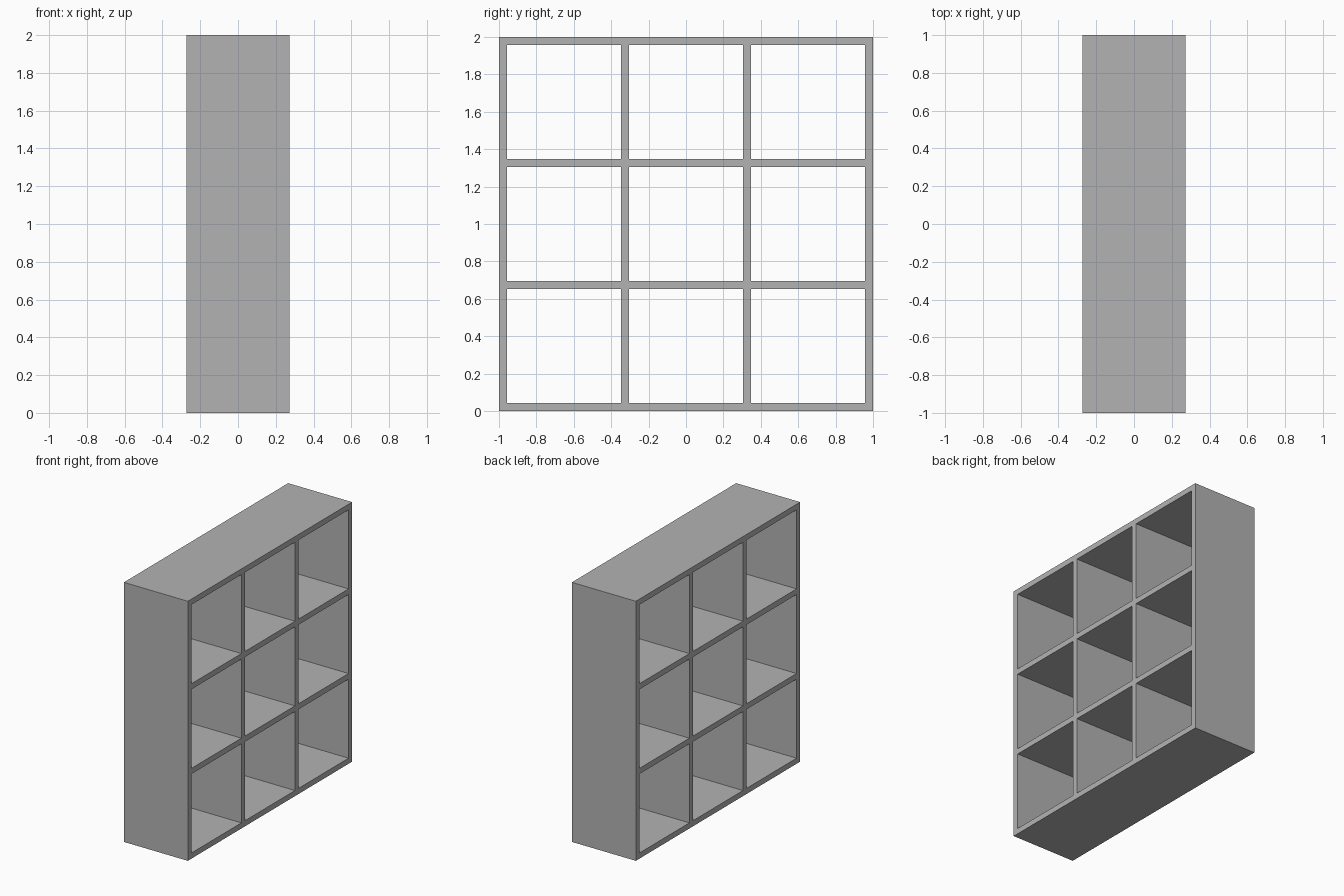
import bpy

cube = bpy.data.objects.get("Cube")
if cube:
    bpy.data.objects.remove(cube, do_unlink=True)

SIZE = 2.0        # height and length
DEPTH = 0.545     # along x
BOARD = 0.0435    # board thickness
CELLS = 3
OPENING = (SIZE - (CELLS + 1) * BOARD) / CELLS
PITCH = OPENING + BOARD

# Single painted colour
grey = bpy.data.materials.new("plain grey")
grey.use_nodes = True
colour = (0.45, 0.45, 0.45, 1)
grey.diffuse_color = colour
grey.node_tree.nodes["Principled BSDF"].inputs["Base Color"].default_value = colour


def board(name, y, z, length, height):
    """Add a full-depth board centred at y, z."""
    bpy.ops.mesh.primitive_cube_add(size=1, location=(0, y, z))
    obj = bpy.context.object
    obj.name = name
    obj.scale = (DEPTH, length, height)
    bpy.ops.object.transform_apply(location=False, rotation=False, scale=True)
    obj.data.materials.append(grey)


# Side panels, full height
edge = (SIZE - BOARD) / 2
board("front_side_panel", -edge, SIZE / 2, BOARD, SIZE)
board("back_side_panel", edge, SIZE / 2, BOARD, SIZE)

# Horizontal boards between the side panels
for i, name in enumerate(("bottom_board", "lower_shelf", "upper_shelf", "top_board")):
    board(name, 0, BOARD / 2 + i * PITCH, SIZE - 2 * BOARD, BOARD)

# Upright dividers fitted between the shelves
for row, level in enumerate(("lower", "middle", "upper")):
    z = BOARD + OPENING / 2 + row * PITCH
    for side, y in (("front", -PITCH / 2), ("back", PITCH / 2)):
        board(f"{level}_{side}_divider", y, z, BOARD, OPENING)
